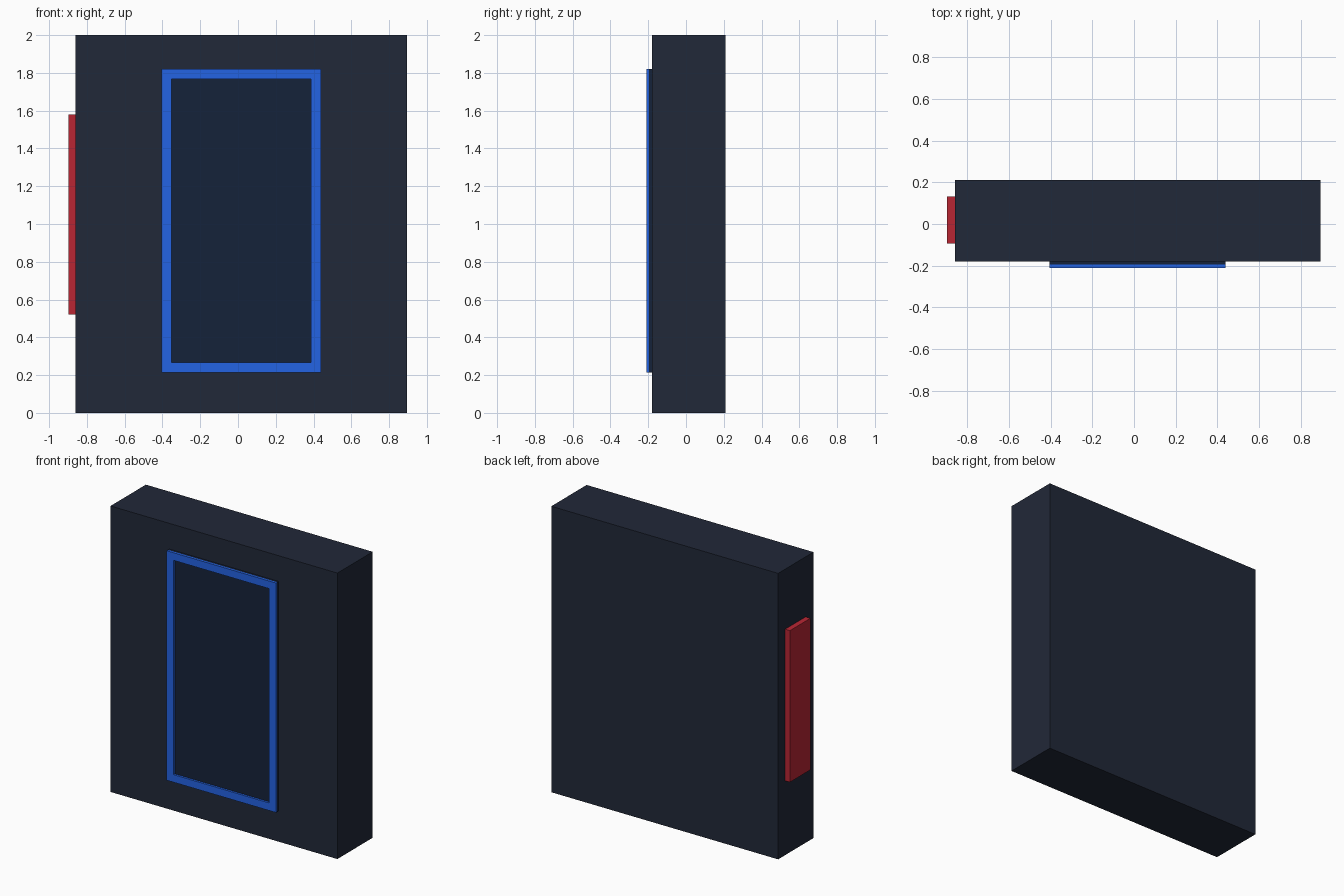
import bpy
import bmesh
from mathutils import Matrix, Vector

if "Cube" in bpy.data.objects:
    bpy.data.objects.remove(bpy.data.objects["Cube"])


def material(name, rgb):
    # sRGB bytes to linear diffuse colour
    mat = bpy.data.materials.new(name)
    mat.diffuse_color = [((c / 255 + 0.055) / 1.055) ** 2.4 for c in rgb] + [1]
    mat.use_nodes = True
    mat.node_tree.nodes["Principled BSDF"].inputs["Base Color"].default_value = mat.diffuse_color
    return mat


def finish(name, bm, mat):
    mesh = bpy.data.meshes.new(name)
    bm.to_mesh(mesh)
    bm.free()
    mesh.materials.append(mat)
    obj = bpy.data.objects.new(name, mesh)
    bpy.context.collection.objects.link(obj)
    return obj


def box(name, lo, hi, mat):
    lo, hi = Vector(lo), Vector(hi)
    bm = bmesh.new()
    bmesh.ops.create_cube(bm, size=1, matrix=Matrix.Translation((lo + hi) / 2)
                          @ Matrix.Diagonal((*(hi - lo), 1)))
    return finish(name, bm, mat)


def frame(name, lo, hi, border, mat):
    # Rectangular ring in the xz plane, extruded along y
    (x0, y0, z0), (x1, y1, z1) = lo, hi
    bm = bmesh.new()
    rings = []
    for y in (y0, y1):
        for b in (0, border):
            rings.append([bm.verts.new((x, y, z)) for x, z in (
                (x0 + b, z0 + b), (x1 - b, z0 + b),
                (x1 - b, z1 - b), (x0 + b, z1 - b))])
    front_out, front_in, back_out, back_in = rings
    loop = (front_out, front_in, back_in, back_out)
    for a, b in zip(loop, loop[1:] + loop[:1]):
        for i in range(4):
            j = (i + 1) % 4
            bm.faces.new((a[i], a[j], b[j], b[i]))
    bmesh.ops.recalc_face_normals(bm, faces=bm.faces)
    return finish(name, bm, mat)


dark = material("dark_slate", (33, 40, 56))
navy = material("navy", (21, 34, 58))
blue = material("blue", (36, 99, 228))
red = material("red", (185, 38, 52))

# Main slab
box("body", (-0.86, -0.18, 0), (0.895, 0.21, 2), dark)

# Front panel with raised border
box("front_panel", (-0.405, -0.195, 0.215), (0.44, -0.18, 1.82), navy)
frame("front_panel_border", (-0.405, -0.21, 0.215), (0.44, -0.195, 1.82), 0.053, blue)

# Raised plate on the left side
box("side_plate", (-0.897, -0.093, 0.52), (-0.86, 0.133, 1.58), red)
